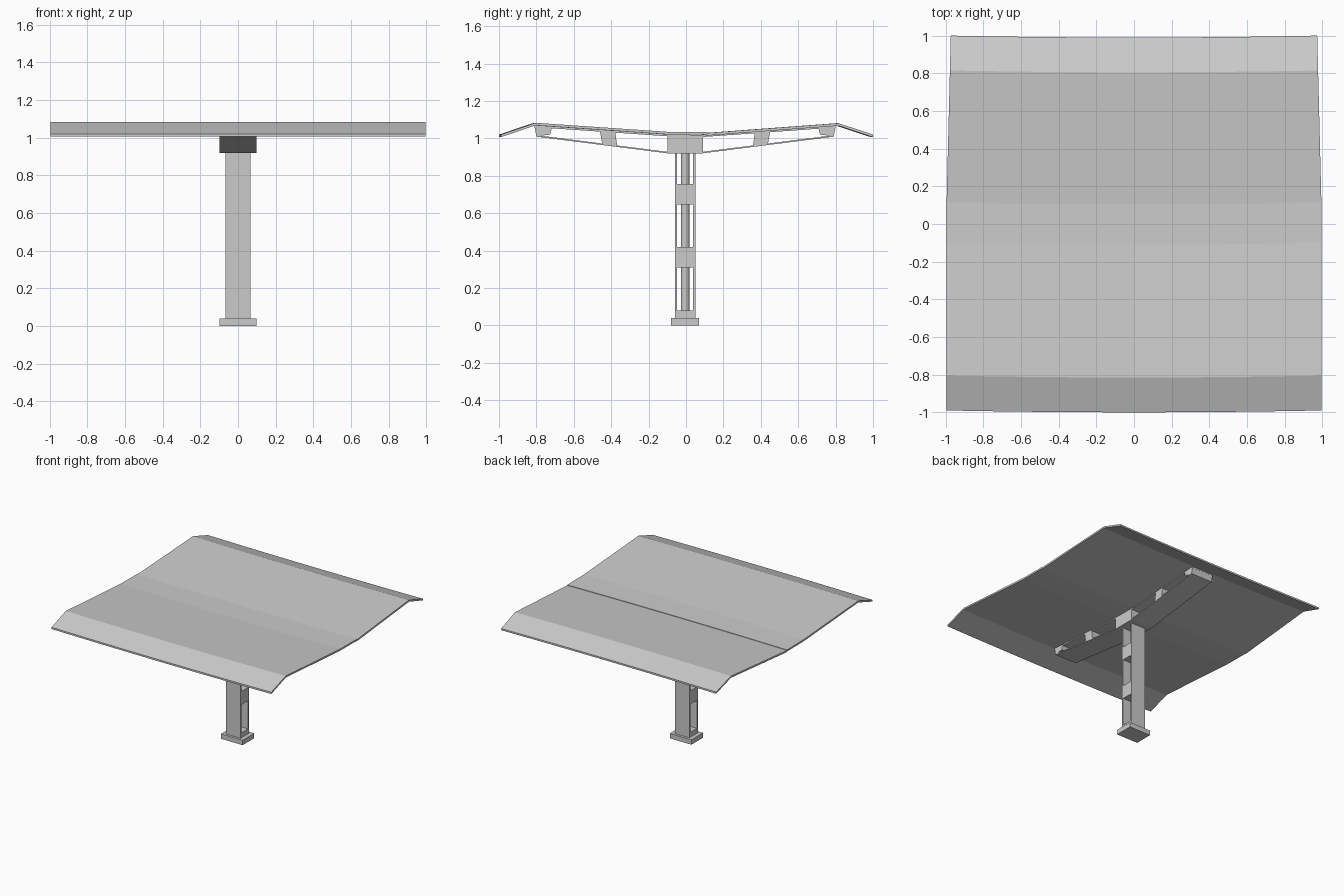
import bpy, bmesh

if "Cube" in bpy.data.objects:
    bpy.data.objects.remove(bpy.data.objects["Cube"])


def make_object(name, verts, faces):
    mesh = bpy.data.meshes.new(name)
    mesh.from_pydata(verts, [], faces)
    bm = bmesh.new()
    bm.from_mesh(mesh)
    bmesh.ops.recalc_face_normals(bm, faces=bm.faces)
    bm.to_mesh(mesh)
    bm.free()
    obj = bpy.data.objects.new(name, mesh)
    bpy.context.collection.objects.link(obj)
    return obj


def loft(name, rings):
    """Skin a list of equal-length rings and cap both ends."""
    n = len(rings[0])
    verts = [p for r in rings for p in r]
    faces = [(k * n + i, k * n + (i + 1) % n, (k + 1) * n + (i + 1) % n, (k + 1) * n + i)
             for k in range(len(rings) - 1) for i in range(n)]
    faces += [tuple(range(n)), tuple(range(len(verts) - n, len(verts)))]
    return make_object(name, verts, faces)


def extrude_x(name, profile, half):
    return loft(name, [[(x, y, z) for y, z in profile] for x in (-half, half)])


def strip(top, t):
    """Closed y-z profile of a bent sheet with vertical thickness t."""
    return top + [(y, z - t) for y, z in reversed(top)]


def box(name, hx, y0, y1, z0, z1):
    return extrude_x(name, [(y0, z0), (y1, z0), (y1, z1), (y0, z1)], hx)


def roof_sheet(name, top, taper):
    # six segments along x, bowed slightly towards the back at the ends
    rings = []
    for k in range(-3, 4):
        u = k / 3
        rings.append([(u * (0.995 - taper * max(0, y - 0.1)), y + 0.01 * u * u, z)
                      for y, z in strip(top, 0.014)])
    return loft(name, rings)


# Roof: front sheet laps slightly over the back sheet
roof_sheet("front_roof_sheet",
           [(-1, 1.02), (-0.815, 1.083), (-0.11, 1.035), (0.105, 1.033)], 0)
roof_sheet("back_roof_sheet",
           [(0.105, 1.029), (0.805, 1.081), (0.99, 1.02)], 0.025)

# Cross arm flanges
upper = [(-0.81, 1.070), (-0.1, 1.021), (0.1, 1.018), (0.80, 1.068)]
lower = [(-0.80, 1.017), (-0.1, 0.928), (0.09, 0.928), (0.79, 1.017)]
extrude_x("arm_top_flange", strip(upper, 0.010), 0.098)
extrude_x("arm_bottom_flange", strip(lower, 0.008), 0.098)

# Arm hub and spacers
box("arm_hub", 0.098, -0.1, 0.09, 0.92, 1.015)
for side, name in ((-1, "front"), (1, "back")):
    def spacer(label, pts):
        extrude_x(f"{name}_{label}", [(side * y - 0.005, z) for y, z in pts], 0.098)
    spacer("end_spacer", [(0.722, 1.02), (0.795, 1.011), (0.805, 1.063), (0.712, 1.057)])
    spacer("mid_spacer", [(0.363, 0.957), (0.442, 0.966), (0.455, 1.038), (0.373, 1.033)])

# Column: two plates, spacers and a central pipe
box("column_front_plate", 0.066, -0.06, -0.048, 0.04, 0.922)
box("column_back_plate", 0.066, 0.038, 0.05, 0.04, 0.922)
for i, (z0, z1) in enumerate(((0.04, 0.08), (0.31, 0.42), (0.645, 0.755))):
    box(f"column_spacer_{i + 1}", 0.066, -0.052, 0.045, z0, z1)
bpy.ops.mesh.primitive_cylinder_add(vertices=12, radius=0.023, depth=0.88,
                                    location=(0, -0.004, 0.48))
bpy.context.object.name = "drain_pipe"
bpy.ops.object.shade_smooth_by_angle()

# Footing
box("base_plinth", 0.098, -0.08, 0.07, 0, 0.04)
